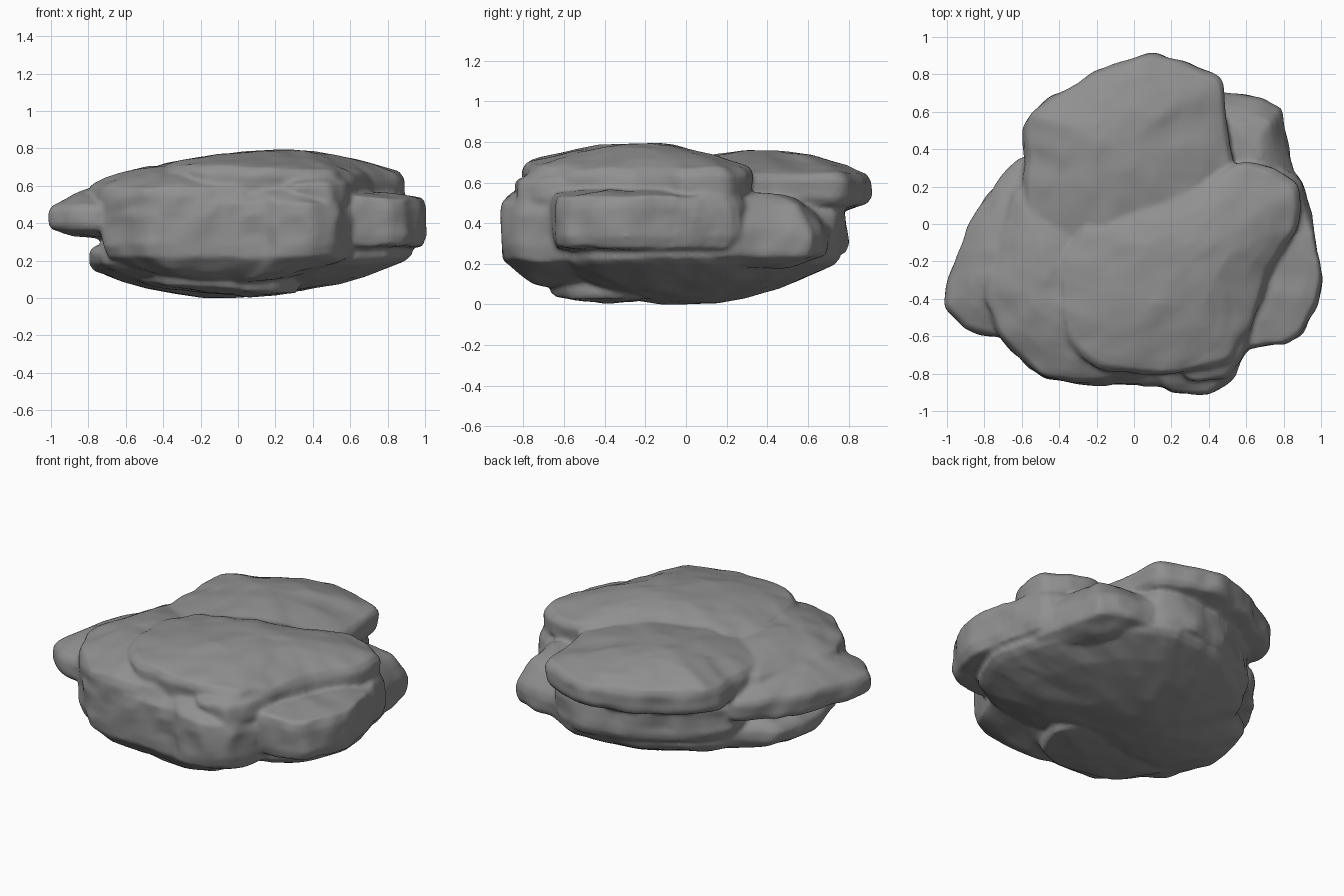
import bpy
import bmesh
from mathutils import Vector, noise

if "Cube" in bpy.data.objects:
    bpy.data.objects.remove(bpy.data.objects["Cube"], do_unlink=True)

STEPS = 6          # points along each outline edge
rock_mesh = bmesh.new()


def make_material(name, colour):
    material = bpy.data.materials.new(name)
    material.use_nodes = True
    material.diffuse_color = colour
    shader = material.node_tree.nodes["Principled BSDF"]
    shader.inputs["Base Color"].default_value = colour
    shader.inputs["Roughness"].default_value = 0.9
    return material


def weather(point, shift):
    """Roughen a point with broad and fine noise."""
    offset = Vector((shift, shift, shift))
    broad = noise.noise_vector(point * 3 + offset)
    fine = noise.noise_vector(point * 8 + offset)
    move = broad * 0.015 + fine * 0.018
    move.z *= 0.7
    return point + move


def trace_edge(corners):
    """Subdivide a closed outline and round its corners."""
    edge = []
    for start, end in zip(corners, corners[1:] + corners[:1]):
        edge += [start.lerp(end, i / STEPS) for i in range(STEPS)]
    for _ in range(2):
        edge = [(edge[i - 1] + edge[i] * 2 + edge[(i + 1) % len(edge)]) / 4
                for i in range(len(edge))]
    return edge


def add_slab(outline, under, rim_low, rim_high, crown, tilt=(0, 0)):
    """Closed stone layer: domed underside, blunt rim, domed top."""
    corners = [Vector((x, y, 0)) for x, y in outline]
    centre = sum(corners, Vector()) / len(corners)
    edge = trace_edge(corners)

    # Rings as (scale, height), from the underside to the crown
    scales = [0.02, 0.2, 0.4, 0.6, 0.75, 0.88, 0.96]
    height = rim_high - rim_low
    profile = [(s, rim_low + (under - rim_low) * (1 - s * s)) for s in scales]
    profile += [(1, rim_low + height * t) for t in (0.2, 0.4, 0.6, 0.8)]
    profile += [(s, rim_high + (crown - rim_high) * (1 - s * s))
                for s in reversed(scales)]

    shift = len(rock_mesh.verts) * 0.013
    rings = []
    for scale, z in profile:
        ring = []
        for point in edge:
            arm = (point - centre) * scale
            place = centre + arm
            place.z = z + arm.x * tilt[0] + arm.y * tilt[1]
            ring.append(rock_mesh.verts.new(weather(place, shift)))
        rings.append(ring)

    faces = [rock_mesh.faces.new(rings[0]), rock_mesh.faces.new(rings[-1])]
    count = len(edge)
    for low, high in zip(rings, rings[1:]):
        for i in range(count):
            j = (i + 1) % count
            faces.append(rock_mesh.faces.new((low[i], low[j], high[j], high[i])))
    bmesh.ops.recalc_face_normals(rock_mesh, faces=faces)


# Rounded base layer, notched at the rear right
add_slab([(-.8, -.3), (-.8, -.08), (-.74, .13), (-.56, .26), (-.46, .46),
          (-.1, .7), (.3, .78), (.6, .6), (.83, .25), (.94, -.2),
          (.8, -.48), (.45, -.62), (-.35, -.66), (-.68, -.57)],
         under=0, rim_low=.19, rim_high=.28, crown=.45, tilt=(.025, .02))

# Blunt front foot
add_slab([(-.57, -.4), (-.36, -.64), (0, -.68), (.25, -.6), (.35, -.3),
          (0, 0), (-.5, -.2)],
         under=.02, rim_low=.06, rim_high=.22, crown=.3, tilt=(-.08, 0))

# Middle core
add_slab([(-.58, .3), (-.45, .52), (-.1, .74), (.2, .8), (.42, .74),
          (.58, .45), (.7, .2), (.5, -.3), (-.5, -.3)],
         under=.2, rim_low=.26, rim_high=.48, crown=.6)

# Low sloping knob at the rear left
add_slab([(.35, .72), (.5, .7), (.66, .68), (.79, .62), (.81, .48),
          (.84, .34), (.88, .1), (.6, -.1), (.3, .2)],
         under=.18, rim_low=.24, rim_high=.37, crown=.55)

# Bulging front block with a rounded underside
add_slab([(-.74, -.58), (-.62, -.72), (-.5, -.82), (-.3, -.86), (.13, -.86),
          (.22, -.91), (.4, -.91), (.53, -.84), (.62, -.66), (.65, -.4),
          (0, 0), (-.6, -.2)],
         under=.08, rim_low=.23, rim_high=.5, crown=.62)

# Small step above the front block
add_slab([(.18, -.72), (.28, -.85), (.5, -.82), (.61, -.64), (.65, -.3),
          (.2, -.3)],
         under=.45, rim_low=.49, rim_high=.61, crown=.68)

# Block on the left side
add_slab([(.3, -.75), (.62, -.66), (.8, -.64), (.91, -.58), (.98, -.42),
          (1, -.28), (.97, -.05), (.89, .27), (.5, .35), (0, .2), (0, -.5)],
         under=.25, rim_low=.28, rim_high=.53, crown=.57)

# Thin tapering ledge on the right side
add_slab([(-.58, .36), (-.66, .31), (-.79, .17), (-.89, 0), (-.93, -.12),
          (-1, -.36), (-1, -.45), (-.9, -.55), (-.82, -.6), (-.7, -.61),
          (-.4, -.6), (-.1, -.1), (-.2, .35)],
         under=.31, rim_low=.37, rim_high=.49, crown=.6)

# Shoulder above the ledge
add_slab([(-.62, .25), (-.76, -.1), (-.81, -.35), (-.73, -.6), (-.5, -.81),
          (-.3, -.85), (.1, -.83), (.1, 0), (-.2, .25)],
         under=.35, rim_low=.4, rim_high=.585, crown=.71)

# Overhanging rear top slab
add_slab([(-.59, .15), (-.58, .33), (-.6, .43), (-.56, .61), (-.4, .7),
          (-.2, .82), (0, .89), (.12, .92), (.27, .88), (.48, .78),
          (.5, .55), (.53, .3), (.4, -.1), (0, -.3), (-.4, -.24),
          (-.57, -.03)],
         under=.41, rim_low=.5, rim_high=.635, crown=.755)

# Highest front top slab
add_slab([(-.42, -.2), (-.38, -.6), (-.2, -.78), (.15, -.81), (.5, -.76),
          (.63, -.55), (.73, -.25), (.87, -.02), (.89, .2), (.75, .31),
          (.55, .34), (.3, .2), (0, .13), (-.25, 0)],
         under=.45, rim_low=.54, rim_high=.68, crown=.79, tilt=(-.04, 0))

# Fuse the layers into one weathered stone
mesh = bpy.data.meshes.new("layered_rock")
rock_mesh.to_mesh(mesh)
rock_mesh.free()
rock = bpy.data.objects.new("layered_rock", mesh)
bpy.context.collection.objects.link(rock)
mesh.materials.append(make_material("stone_grey", (0.28, 0.28, 0.28, 1)))

fuse = rock.modifiers.new("fuse_layers", 'REMESH')
fuse.mode = 'VOXEL'
fuse.voxel_size = 0.014
fuse.use_smooth_shade = True
soften = rock.modifiers.new("soften_edges", 'SMOOTH')
soften.factor = 0.5
soften.iterations = 3
